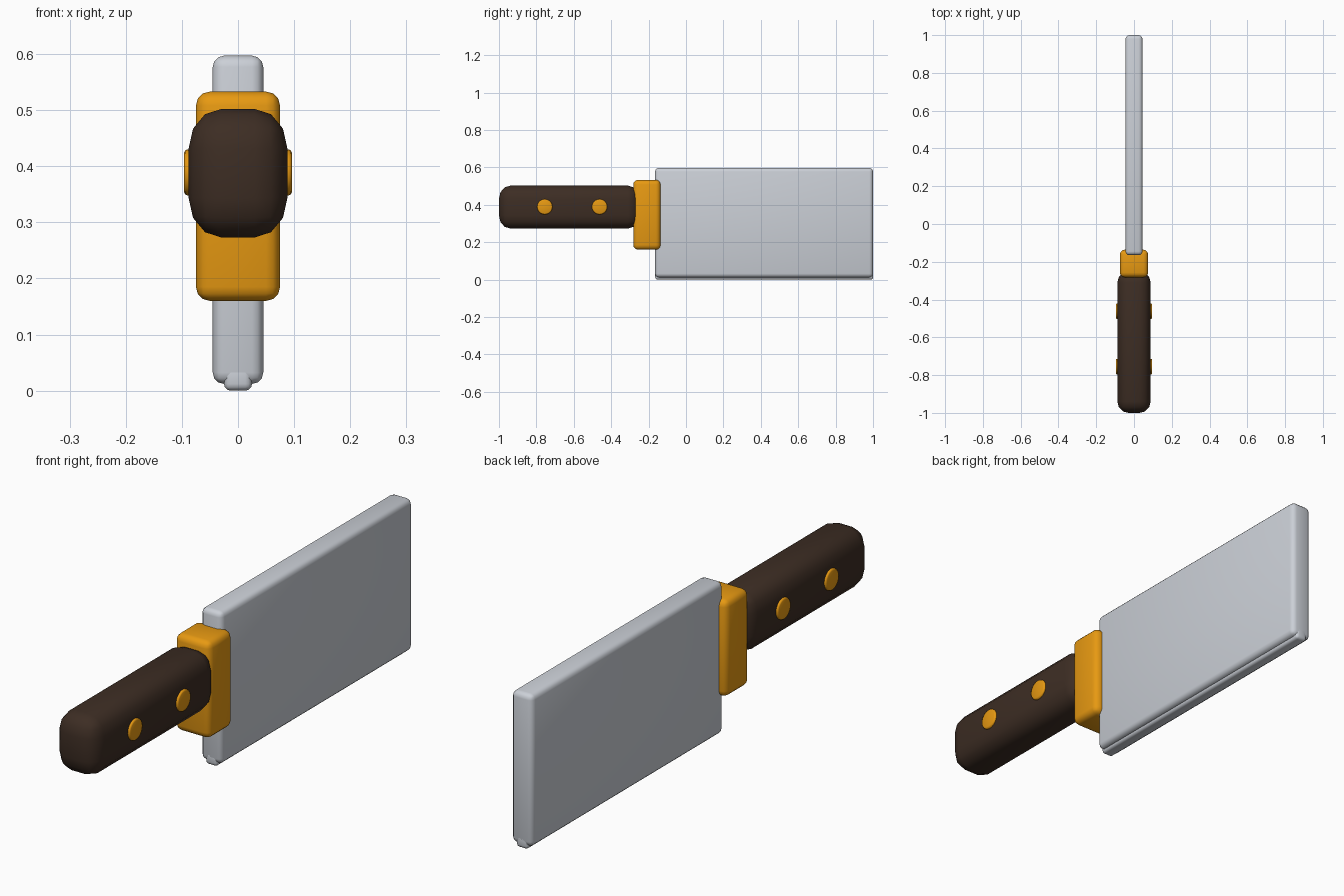
import bpy, math
from mathutils import Vector

if "Cube" in bpy.data.objects:
    bpy.data.objects.remove(bpy.data.objects["Cube"])


def material(name, rgb):
    m = bpy.data.materials.new(name)
    m.diffuse_color = (*rgb, 1.0)
    m.use_nodes = True
    m.node_tree.nodes["Principled BSDF"].inputs["Base Color"].default_value = m.diffuse_color
    return m


STEEL = material("steel grey", (0.60, 0.63, 0.68))
BRASS = material("brass orange", (0.80, 0.32, 0.006))
WOOD = material("dark wood", (0.046, 0.026, 0.017))


def finish(obj, name, mat, width, segments):
    """Apply the bevel in the part's own space and smooth the faces."""
    obj.name = name
    bev = obj.modifiers.new("bevel", 'BEVEL')
    bev.width = width
    bev.segments = segments
    bev.limit_method = 'ANGLE'
    bev.angle_limit = math.radians(40)
    bpy.ops.object.modifier_apply(modifier="bevel")
    obj.data.materials.append(mat)
    bpy.ops.object.shade_smooth_by_angle(angle=math.radians(50))


def rounded_box(name, low, high, mat, width, segments=3, stretch=(1, 1, 1)):
    """Bevelled box; stretch scales the bevel differently along each axis."""
    low, high, st = Vector(low), Vector(high), Vector(stretch)
    bpy.ops.mesh.primitive_cube_add(size=1, location=(low + high) / 2)
    obj = bpy.context.object
    for v in obj.data.vertices:
        v.co = Vector(c * d / s for c, d, s in zip(v.co, high - low, st))
    finish(obj, name, mat, width, segments)
    for v in obj.data.vertices:
        v.co = v.co * st
    return obj


# Blade slab and the narrow cutting edge below it
rounded_box("blade", (-0.045, -0.165, 0.012), (0.045, 1.0, 0.597), STEEL, 0.02)
rounded_box("cutting_edge", (-0.025, -0.165, 0.0), (0.025, 1.0, 0.05), STEEL, 0.012)

# Bolster between blade and handle
rounded_box("bolster", (-0.075, -0.282, 0.16), (0.075, -0.136, 0.533), BRASS, 0.025)

# Chunky handle
rounded_box("handle", (-0.088, -1.0, 0.273), (0.088, -0.25, 0.502), WOOD,
            0.06, 3, (0.97, 1.0, 1.17))

# Two rivets running through the handle
for i, y in enumerate((-0.755, -0.462)):
    bpy.ops.mesh.primitive_cylinder_add(vertices=24, radius=0.041, depth=0.192,
                                        location=(0, y, 0.389))
    rivet = bpy.context.object
    for v in rivet.data.vertices:
        v.co = Vector((v.co.z, v.co.y, -v.co.x))
    finish(rivet, f"rivet_{i + 1}", BRASS, 0.006, 2)
